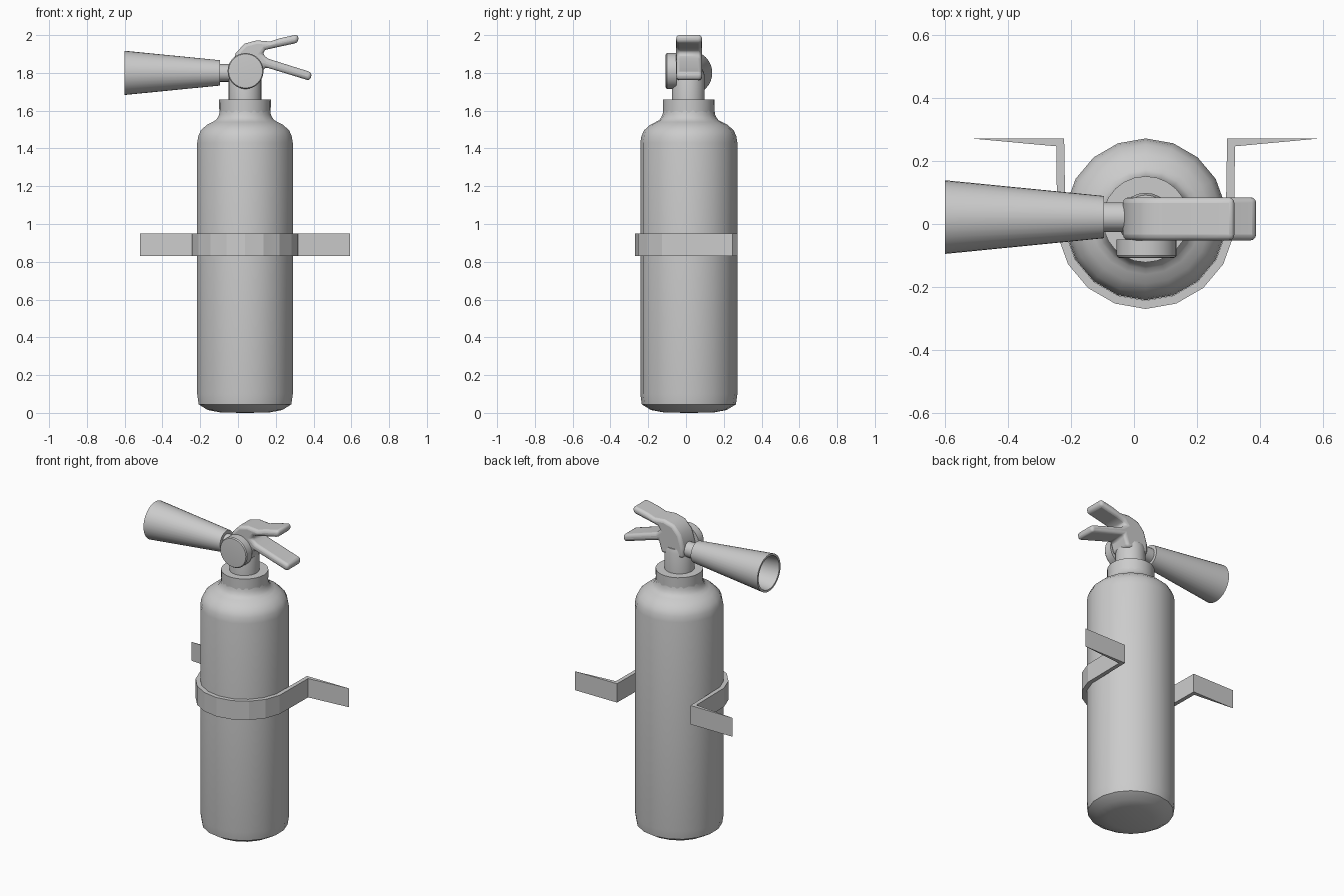
import bpy, bmesh, math
from mathutils import Matrix, Vector

if "Cube" in bpy.data.objects:
    bpy.data.objects.remove(bpy.data.objects["Cube"])

CX, CY = 0.037, 0.015      # bottle axis
HY, HZ = 0.022, 1.80       # horn axis


def finish(name, bm, angle=35):
    bmesh.ops.remove_doubles(bm, verts=bm.verts, dist=1e-5)
    bmesh.ops.recalc_face_normals(bm, faces=bm.faces)
    me = bpy.data.meshes.new(name)
    bm.to_mesh(me)
    bm.free()
    ob = bpy.data.objects.new(name, me)
    bpy.context.collection.objects.link(ob)
    if angle:
        bpy.ops.object.select_all(action='DESELECT')
        ob.select_set(True)
        bpy.context.view_layer.objects.active = ob
        bpy.ops.object.shade_smooth_by_angle(angle=math.radians(angle))
    return ob


def lathe(name, profile, sides, matrix, angle=35):
    """Spin (radius, height) points about local z, then place with matrix."""
    bm = bmesh.new()
    rings = []
    for r, z in profile:
        if r == 0:
            rings.append([bm.verts.new((0, 0, z))] * sides)
        else:
            rings.append([bm.verts.new((r * math.sin(a), -r * math.cos(a), z))
                          for a in (2 * math.pi * i / sides for i in range(sides))])
    for lo, hi in zip(rings, rings[1:]):
        for i in range(sides):
            j = (i + 1) % sides
            bm.faces.new(list(dict.fromkeys((lo[i], lo[j], hi[j], hi[i]))))
    bmesh.ops.transform(bm, matrix=matrix, verts=bm.verts)
    return finish(name, bm, angle)


def prism(name, points, offset, angle=None):
    """Extrude a closed outline of 3D points by offset."""
    bm = bmesh.new()
    face = bm.faces.new([bm.verts.new(p) for p in points])
    ext = bmesh.ops.extrude_face_region(bm, geom=[face], use_keep_orig=True)
    new = [v for v in ext['geom'] if isinstance(v, bmesh.types.BMVert)]
    bmesh.ops.translate(bm, verts=new, vec=Vector(offset))
    return finish(name, bm, angle)


axis = Matrix.Translation((CX, CY, 0))

# Bottle with rounded shoulder and shallow domed base
lathe("bottle", [(0, 0), (0.13, 0.002), (0.2, 0.015), (0.249, 0.045),
                 (0.257, 0.1), (0.257, 1.43), (0.251, 1.465), (0.238, 1.495),
                 (0.205, 1.525), (0.175, 1.54), (0.157, 1.55), (0.147, 1.563),
                 (0.139, 1.58), (0.136, 1.6)], 18, axis, 42)

# Collar and valve neck
lathe("collar", [(0.136, 1.59), (0.137, 1.66), (0.08, 1.66)], 24, axis)
lathe("valve_neck", [(0.087, 1.65), (0.087, 1.785), (0.08, 1.81), (0, 1.815)], 24,
      Matrix.Translation((CX, 0.012, 0)))

# Round gauge on the front of the valve
lathe("gauge", [(0, 0), (0.095, 0), (0.095, 0.05), (0.09, 0.057), (0.08, 0.058), (0, 0.058)], 32,
      Matrix.Translation((0.04, -0.05, 1.81)) @ Matrix.Rotation(math.pi / 2, 4, 'X'))

# Hollow discharge horn and its connector, pointing to -x
to_left = Matrix.Translation((0, HY, HZ)) @ Matrix.Rotation(-math.pi / 2, 4, 'Y')
lathe("horn", [(0, 0.095), (0.067, 0.095), (0.117, 0.6), (0.104, 0.6),
               (0.055, 0.12), (0, 0.12)], 32, to_left)
lathe("horn_connector", [(0, 0), (0.047, 0), (0.047, 0.1), (0, 0.1)], 20, to_left)

# Valve head with carrying handle and squeeze lever
side = [(-0.035, 1.76), (-0.035, 1.83), (-0.012, 1.905), (0.035, 1.955), (0.1, 1.972),
        (0.17, 1.966), (0.22, 1.983), (0.319, 2.004), (0.319, 1.96), (0.19, 1.932),
        (0.145, 1.922), (0.128, 1.9), (0.16, 1.875), (0.392, 1.802), (0.382, 1.758),
        (0.14, 1.832), (0.118, 1.76)]
handle = prism("handle_and_lever", [(x, -0.052, z) for x, z in side], (0, 0.137, 0), 45)
bev = handle.modifiers.new("Rounded edges", 'BEVEL')
bev.width, bev.segments = 0.018, 3
bev.limit_method, bev.angle_limit = 'ANGLE', math.radians(40)

# Wall bracket: half ring, straight arms and tapered flanges
steps = [math.radians(a) for a in range(0, 81, 20)]


def arc(r):
    return [(r * math.sin(a), CY - r * math.cos(a)) for a in steps]


half = arc(0.285) + [(0.284, 0.247), (0.556, 0.272), (0.259, 0.272)] + arc(0.258)[::-1]
n = len(steps) + 3
outer, inner = half[:n], half[n:]
right = [(CX + x, y, 0.83) for x, y in half]
left = [(CX - x, y, 0.83) for x, y in half[1:-1]]
prism("wall_bracket", right + left[::-1], (0, 0, 0.12))
